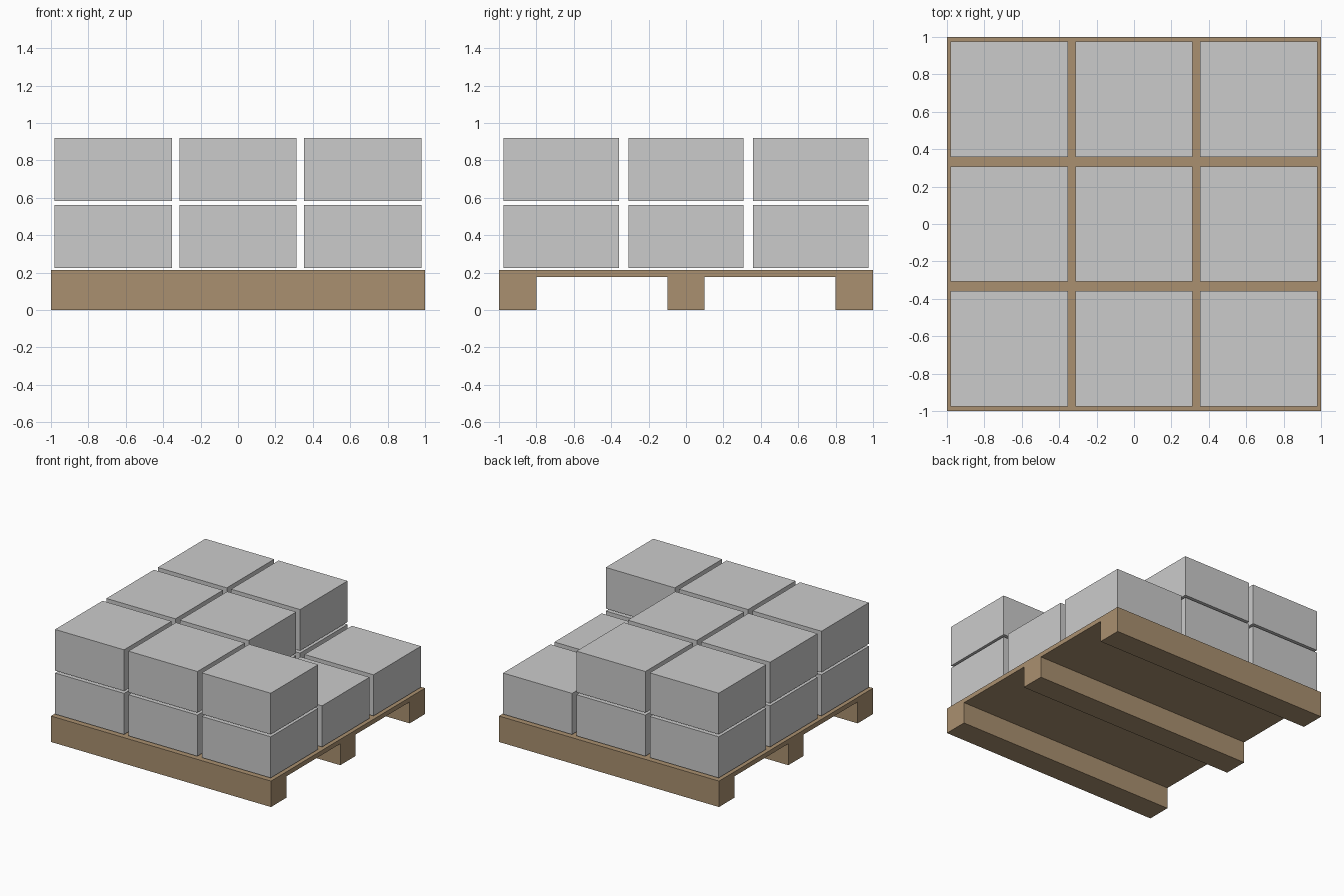
import bpy, bmesh

if "Cube" in bpy.data.objects:
    bpy.data.objects.remove(bpy.data.objects["Cube"])

wood = bpy.data.materials.new("wood")
wood.diffuse_color = (0.40, 0.28, 0.16, 1)
wood.use_nodes = True
wood.node_tree.nodes["Principled BSDF"].inputs["Base Color"].default_value = wood.diffuse_color


def add_object(name, bm, material=None):
    mesh = bpy.data.meshes.new(name)
    bmesh.ops.recalc_face_normals(bm, faces=bm.faces)
    bm.to_mesh(mesh)
    bm.free()
    obj = bpy.data.objects.new(name, mesh)
    bpy.context.collection.objects.link(obj)
    if material:
        mesh.materials.append(material)
    return obj


def add_box(name, centre, size):
    bm = bmesh.new()
    bmesh.ops.create_cube(bm, size=1)
    bmesh.ops.scale(bm, vec=size, verts=bm.verts)
    obj = add_object(name, bm)
    obj.location = centre
    return obj


# Pallet: side profile (deck on three runners) extruded along x
DECK_TOP, DECK_BOTTOM = 0.213, 0.176
profile = [(-1, DECK_TOP), (-1, 0), (-0.8, 0), (-0.8, DECK_BOTTOM),
           (-0.1, DECK_BOTTOM), (-0.1, 0), (0.1, 0), (0.1, DECK_BOTTOM),
           (0.8, DECK_BOTTOM), (0.8, 0), (1, 0), (1, DECK_TOP)]
bm = bmesh.new()
face = bm.faces.new([bm.verts.new((-1, y, z)) for y, z in profile])
ext = bmesh.ops.extrude_face_region(bm, geom=[face], use_keep_orig=True)
bmesh.ops.translate(bm, vec=(2, 0, 0),
                    verts=[g for g in ext["geom"] if isinstance(g, bmesh.types.BMVert)])
add_object("pallet", bm, wood)

# Boxes: full lower layer, upper layer missing two on the right
SIZE = (0.627, 0.616, 0.338)
PITCH = 2 / 3
missing = {(1, 0, 1), (1, 1, 1)}
for layer in range(2):
    for row in (-1, 0, 1):
        for col in (-1, 0, 1):
            if (col, row, layer) in missing:
                continue
            z = 0.224 + layer * 0.358 + SIZE[2] / 2
            add_box(f"box_{layer + 1}_{row + 2}_{col + 2}",
                    (col * PITCH, row * PITCH, z), SIZE)
